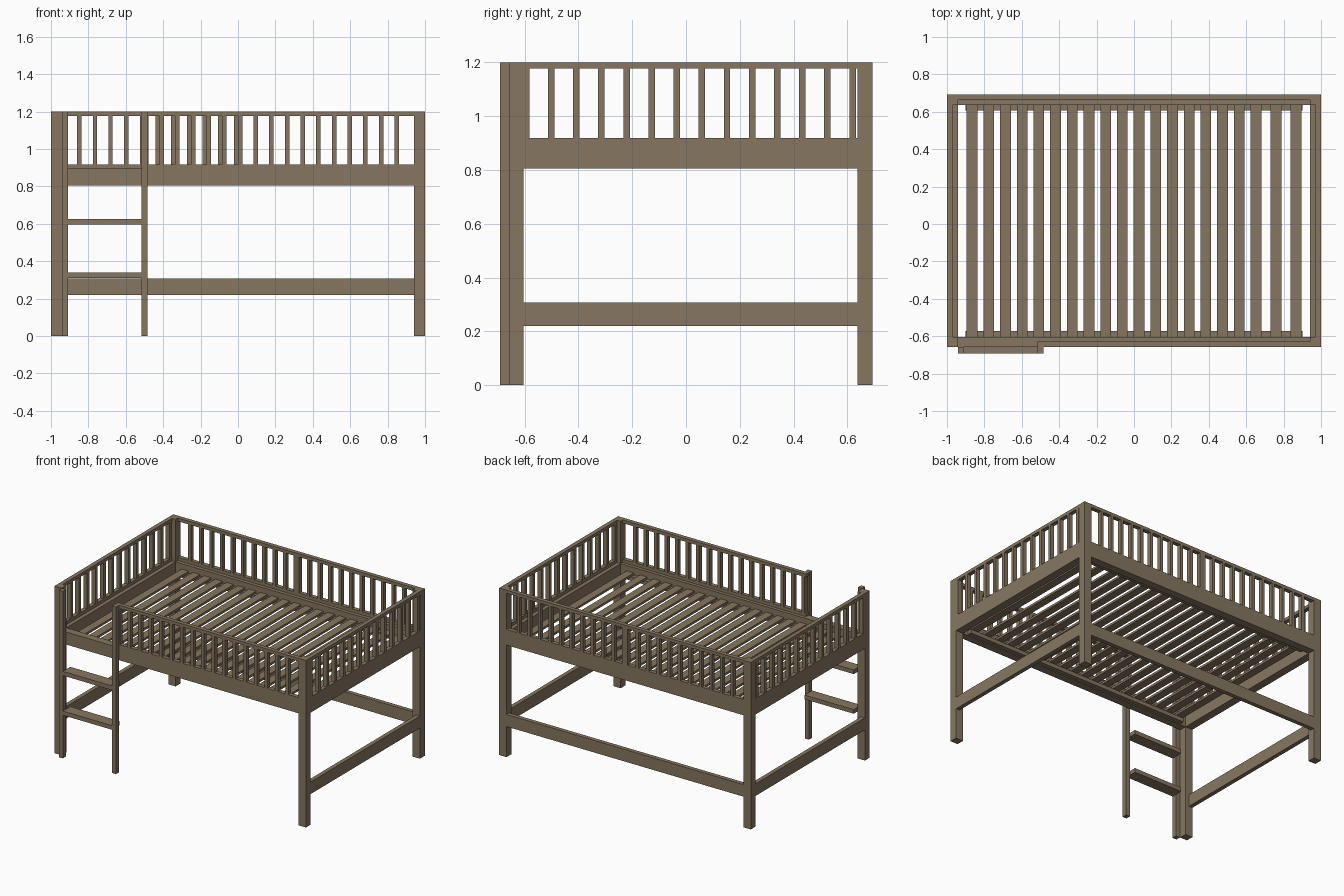
import bpy

cube = bpy.data.objects.get("Cube")
if cube:
    bpy.data.objects.remove(cube, do_unlink=True)

wood = bpy.data.materials.new("brown_wood")
wood.use_nodes = True
color = (0.24, 0.183, 0.118, 1)
wood.diffuse_color = color
wood.node_tree.nodes["Principled BSDF"].inputs["Base Color"].default_value = color


def box(name, x, y, z):
    """Box from (low, high) ranges along each axis."""
    bpy.ops.mesh.primitive_cube_add(size=1, location=[sum(r) / 2 for r in (x, y, z)])
    ob = bpy.context.object
    ob.name = name
    ob.scale = [abs(r[1] - r[0]) for r in (x, y, z)]
    bpy.ops.object.transform_apply(location=False, rotation=False)
    ob.data.materials.append(wood)
    return ob


def around(c, width):
    return (c - width / 2, c + width / 2)


# Outer and inner faces of the frame
XO, XI = 1.0, 0.942
BACK_O, BACK_I = 0.693, 0.637
FRONT_O, FRONT_I = -0.657, -0.603
HALF = 0.03                       # thickness of guard rails
TOP = 1.2
BAR = 0.024
RAIL, LEDGE, BARS, CAP = (0.805, 0.895), (0.895, 0.918), (0.918, 1.177), (1.177, TOP)
LOW = (0.22, 0.307)
depth = (FRONT_I, BACK_I)

# Corner posts
for side, s in (("left", 1), ("right", -1)):
    for end, y in (("front", (FRONT_O, FRONT_I)), ("back", (BACK_I, BACK_O))):
        box(f"{end}_{side}_post", (s * XI, s * XO), y, (0, TOP))

# Side frames with guard panels
for side, s in (("left", 1), ("right", -1)):
    guard = (s * (XO - HALF), s * XO)
    box(f"{side}_main_rail", (s * XI, s * XO), depth, RAIL)
    box(f"{side}_lower_rail", guard, depth, LOW)
    box(f"{side}_guard_base", guard, depth, LEDGE)
    box(f"{side}_guard_cap", guard, depth, CAP)
    for i in range(14):
        box(f"{side}_guard_bar", guard, around(-0.594 + i * 0.0933, BAR), BARS)

# Back frame with two guard panels meeting in the middle
guard = (BACK_O - HALF, BACK_O)
box("back_main_rail", (-XI, XI), (BACK_I, BACK_O), RAIL)
box("back_lower_rail", (-XI, XI), guard, LOW)
for s in (1, -1):
    box("back_guard_base", (0, s * XI), guard, LEDGE)
    box("back_guard_cap", (0, s * XI), guard, CAP)
    for i in range(11):
        box("back_guard_bar", around(s * (0.011 + i * 0.0838), 0.022), guard, BARS)

# Front frame, guard stops at the ladder opening
guard = (FRONT_O, FRONT_O + HALF)
box("front_main_rail", (-XI, XI), (FRONT_O, FRONT_I), RAIL)
box("front_guard_base", (-0.515, XI), guard, LEDGE)
box("front_guard_cap", (-0.515, XI), guard, CAP)
for i in range(17):
    box("front_guard_bar", around(0.849 - i * 0.0838, BAR), guard, BARS)

# Bed slats resting on cleats
box("back_cleat", (-0.9, 0.9), (BACK_I - 0.03, BACK_I), (0.812, 0.84))
box("front_cleat", (-0.9, 0.9), (FRONT_I, FRONT_I + 0.03), (0.812, 0.84))
slat_x = [-0.866 + i * 0.0893 for i in range(18)] + [0.759, 0.866]
for x in slat_x:
    box("bed_slat", around(x, 0.057), depth, (0.84, 0.856))

# Ladder
for x in ((-0.94, -0.908), (-0.517, -0.485)):
    box("ladder_stile", x, (-0.692, FRONT_O), (0, TOP))
for z in (0.325, 0.61):
    box("ladder_step", (-0.908, -0.517), (-0.692, -0.607), around(z, 0.03))
